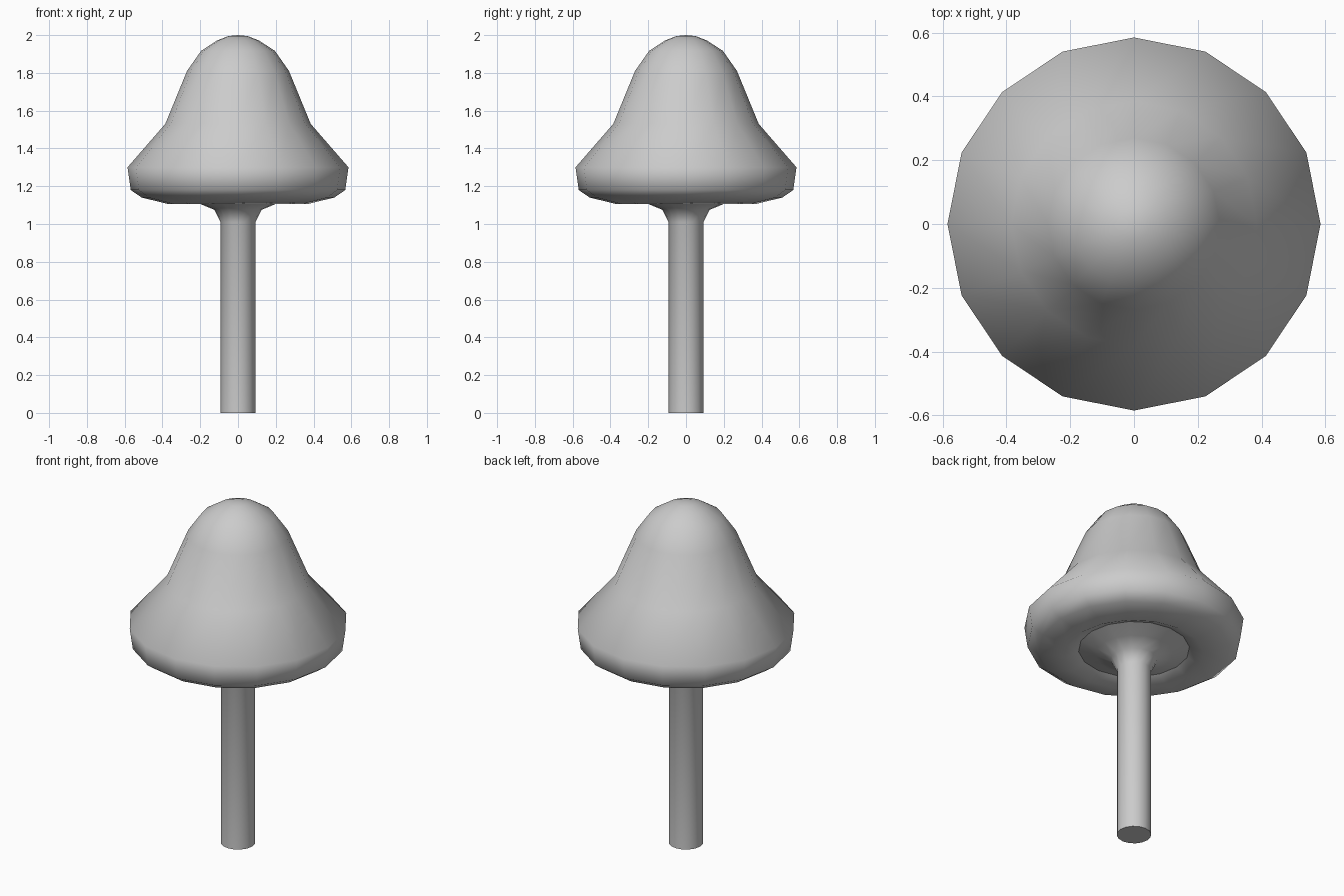
import bpy, bmesh
from math import cos, sin, tau, radians

if "Cube" in bpy.data.objects:
    bpy.data.objects.remove(bpy.data.objects["Cube"])

SIDES = 16


def lathe(name, profile):
    """Spin an (r, z) profile, listed from the bottom outward and up, around z."""
    bm = bmesh.new()
    rings = []
    for r, z in profile:
        count = SIDES if r > 0 else 1
        rings.append([bm.verts.new((r * cos(tau * i / SIDES), r * sin(tau * i / SIDES), z))
                      for i in range(count)])
    for low, high in zip(rings, rings[1:]):
        for i in range(SIDES):
            j = (i + 1) % SIDES
            if len(low) == 1:
                bm.faces.new((low[0], high[j], high[i]))
            elif len(high) == 1:
                bm.faces.new((low[i], low[j], high[0]))
            else:
                bm.faces.new((low[i], low[j], high[j], high[i]))
    mesh = bpy.data.meshes.new(name)
    bm.to_mesh(mesh)
    bm.free()
    for face in mesh.polygons:
        face.use_smooth = True
    mesh.set_sharp_from_angle(angle=radians(70))
    obj = bpy.data.objects.new(name, mesh)
    bpy.context.collection.objects.link(obj)
    return obj


# Straight stem flaring out into the underside of the cap
lathe("stem", [(0, 0), (0.092, 0), (0.092, 1.01), (0.125, 1.075),
               (0.205, 1.108), (0.296, 1.14)])

# Bell-shaped cap with an inward-sloping lip underneath
lathe("cap", [(0.296, 1.14), (0.37, 1.106), (0.51, 1.14), (0.568, 1.18),
              (0.585, 1.30), (0.385, 1.53), (0.27, 1.81), (0.195, 1.917),
              (0.11, 1.972), (0.05, 1.995), (0, 2.0)])
